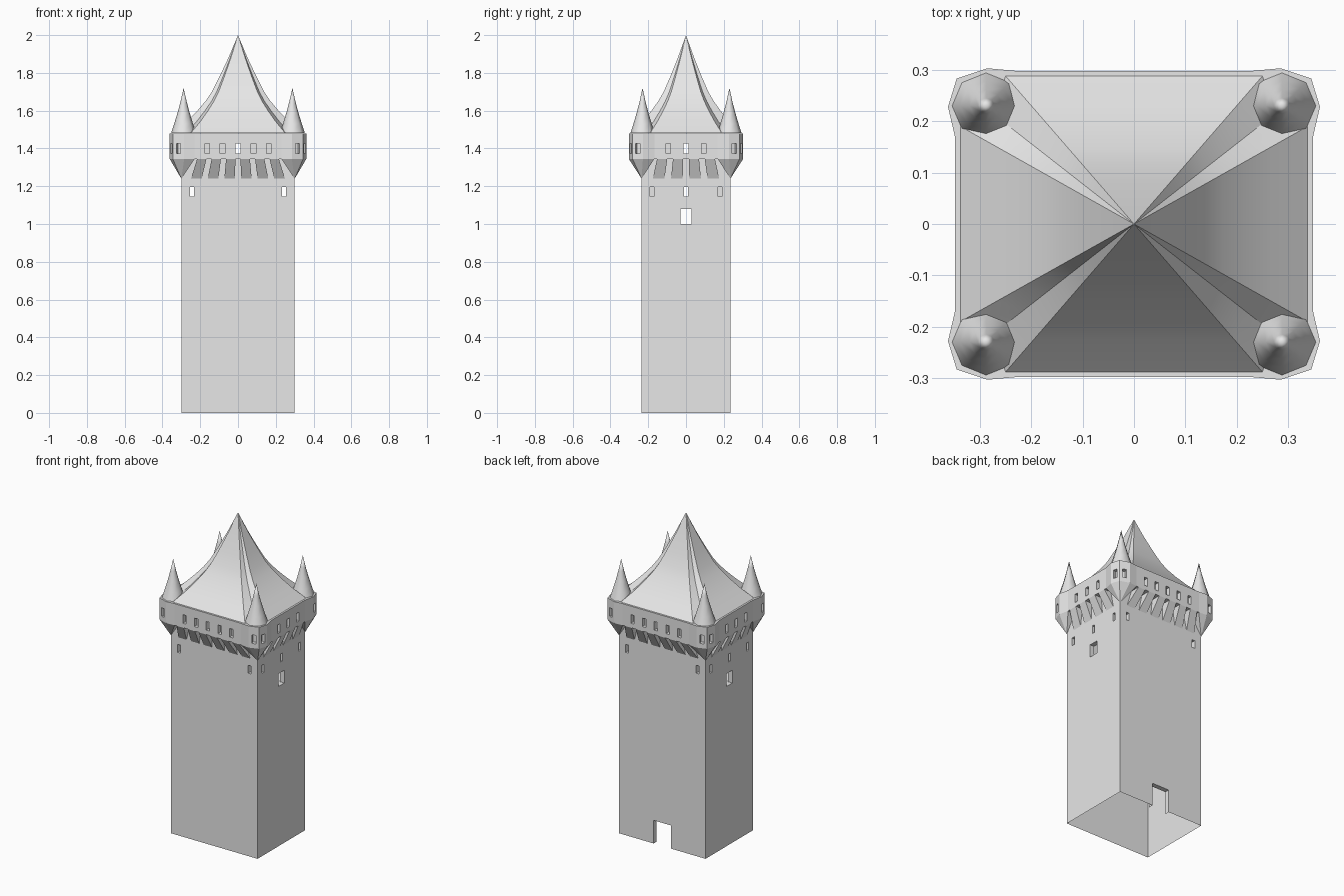
import bpy, bmesh, math
from mathutils import Vector

if "Cube" in bpy.data.objects:
    bpy.data.objects.remove(bpy.data.objects["Cube"], do_unlink=True)

stone = bpy.data.materials.new("stone_grey")
stone.use_nodes = True
stone.diffuse_color = (0.8, 0.8, 0.8, 1)
stone.node_tree.nodes["Principled BSDF"].inputs["Base Color"].default_value = (0.8, 0.8, 0.8, 1)

HX, HY = 0.30, 0.235                  # shaft half sizes
Z_CORBEL, Z_GALLERY, Z_EAVE = 1.24, 1.345, 1.48
TURRET = (0.288, 0.23)


def add_face(bm, points):
    return bm.faces.new([bm.verts.new(p) for p in points])


def finish(bm, name, smooth=None):
    bmesh.ops.remove_doubles(bm, verts=bm.verts, dist=0.0002)
    mesh = bpy.data.meshes.new(name)
    bm.to_mesh(mesh)
    bm.free()
    mesh.materials.append(stone)
    obj = bpy.data.objects.new(name, mesh)
    bpy.context.collection.objects.link(obj)
    if smooth:
        bpy.ops.object.select_all(action='DESELECT')
        obj.select_set(True)
        bpy.context.view_layer.objects.active = obj
        bpy.ops.object.shade_smooth_by_angle(angle=math.radians(smooth))
    return obj


def full_ring(quarter):
    """Mirror one quarter of a plan outline into a whole counterclockwise ring."""
    back = quarter[::-1]
    return (quarter + [(-x, y) for x, y in back]
            + [(-x, -y) for x, y in quarter] + [(x, -y) for x, y in back])


def panel(bm, a, b, z0, z1, holes=(), depth=0.025):
    """Thin wall from a to b with rectangular openings that have deep reveals."""
    a, b = Vector((*a, 0)), Vector((*b, 0))
    along = (b - a).normalized()
    inward = Vector((-along.y, along.x, 0))
    mid, half = (a + b) / 2, (b - a).length / 2

    def at(u, z, d=0.0):
        return mid + along * u + inward * d + Vector((0, 0, z))

    us = sorted({-half, half} | {u for h in holes for u in h[:2]})
    zs = sorted({z0, z1} | {z for h in holes for z in h[2:4]})
    for ua, ub in zip(us, us[1:]):
        for za, zb in zip(zs, zs[1:]):
            u, z = (ua + ub) / 2, (za + zb) / 2
            if not any(h[0] < u < h[1] and h[2] < z < h[3] for h in holes):
                add_face(bm, [at(ua, za), at(ub, za), at(ub, zb), at(ua, zb)])
    for u0, u1, h0, h1, is_open in holes:
        loop = [(u0, h0), (u1, h0), (u1, h1), (u0, h1)]
        for i, (p, q) in enumerate(zip(loop, loop[1:] + loop[:1])):
            if i or h0 > 0:           # a doorway has no sill
                add_face(bm, [at(*p), at(*q), at(*q, depth), at(*p, depth)])
        if not is_open:
            add_face(bm, [at(*p, depth) for p in loop])


def loft(bm, ring, profile, centre=(0, 0)):
    """Shrink a ring up a (height, scale) profile; the last entry is the tip."""
    def level(z, s):
        return [bm.verts.new((centre[0] + x * s, centre[1] + y * s, z)) for x, y in ring]
    rows = [level(z, s) for z, s in profile[:-1]]
    tip = bm.verts.new((*centre, profile[-1][0]))
    n = len(ring)
    for low, high in zip(rows, rows[1:]):
        for i in range(n):
            j = (i + 1) % n
            bm.faces.new((low[i], low[j], high[j], high[i]))
    for i in range(n):
        bm.faces.new((rows[-1][i], rows[-1][(i + 1) % n], tip))


def slit(u, z, is_open, w=0.012, h=0.027):
    return (u - w, u + w, z - h, z + h, is_open)


# Shaft: open underneath, with slits, side windows and a back doorway
bm = bmesh.new()
corners = full_ring([(HX, HY)])
end_slits = [slit(u, 1.17, True, 0.01, 0.025) for u in (-0.243, 0.243)]
side_holes = [slit(u, 1.17, u == 0, 0.01, 0.025) for u in (-0.18, 0, 0.18)]
side_holes.append((-0.03, 0.03, 1.0, 1.08, True))
doorway = (-0.06, 0.06, 0.0, 0.145, True)
wall_holes = [end_slits + [doorway], side_holes, end_slits, side_holes]
for i, holes in enumerate(wall_holes):
    panel(bm, corners[i], corners[(i + 1) % 4], 0, Z_GALLERY, holes, 0.03)
finish(bm, "tower_shaft")

# Inner floor
bm = bmesh.new()
add_face(bm, [(x, y, 0.998) for x, y in corners])
finish(bm, "inner_floor")

# Gallery with bulging corners
outline = full_ring([(0.348, 0.168), (0.362, 0.228), (0.345, 0.283), (0.285, 0.303), (0.23, 0.298)])
bm = bmesh.new()
for i, a in enumerate(outline):
    b = outline[(i + 1) % len(outline)]
    spots = []
    if i % 5 in (1, 2):
        spots = [0]
    elif i % 5 == 4:
        spots = (-0.162, -0.082, 0, 0.082, 0.162) if abs(a[0] - b[0]) > 0.1 else (-0.095, 0, 0.095)
    holes = [slit(u, 1.40, i % 5 == 4 and u == 0) for u in spots]
    panel(bm, a, b, Z_GALLERY, Z_EAVE, holes)
for z in (Z_GALLERY, Z_EAVE):
    add_face(bm, [(x, y, z) for x, y in outline])
finish(bm, "gallery")

# Corner flares that carry the bulging corners
bm = bmesh.new()
for k, (kx, ky) in enumerate(corners):
    foot = (kx, ky, Z_CORBEL)
    arc = [(x, y, Z_GALLERY) for x, y in outline[5 * k:5 * k + 5]]
    for p, q in zip(arc, arc[1:]):
        add_face(bm, [foot, p, q])
    for end in (arc[0], arc[-1]):
        on_side = abs(end[0]) > HX
        inner = (kx, end[1], Z_GALLERY) if on_side else (end[0], ky, Z_GALLERY)
        add_face(bm, [foot, end, inner])
finish(bm, "corner_flares")

# Wedge corbels with gaps between them
bm = bmesh.new()
for along, out, wall, edge, reach, count in (
        (Vector((1, 0, 0)), Vector((0, 1, 0)), HY, 0.298, 0.23, 6),
        (Vector((0, 1, 0)), Vector((1, 0, 0)), HX, 0.348, 0.168, 4)):
    step = 2 * reach / count
    for side in (-1, 1):
        for i in range(count):
            u0 = -reach + step * (i + 0.18)
            u1 = u0 + step * 0.64
            def foot(u): return along * u * 1.15 + out * side * wall + Vector((0, 0, Z_CORBEL))
            def top(u, d): return along * u + out * side * d + Vector((0, 0, Z_GALLERY))
            add_face(bm, [foot(u0), foot(u1), top(u1, edge), top(u0, edge)])
            for u in (u0, u1):
                add_face(bm, [foot(u), top(u, edge), top(u, wall)])
bmesh.ops.recalc_face_normals(bm, faces=bm.faces)
finish(bm, "corbels")

# Main roof: swept pyramid with creased hips
bm = bmesh.new()
roof_ring = full_ring([(0.338, 0.19), (0.275, 0.215), (0.25, 0.288)])
loft(bm, roof_ring, [(Z_EAVE + 0.001, 1), (1.545, 0.79), (1.6, 0.635), (1.65, 0.51), (1.7, 0.41),
                     (1.78, 0.29), (1.88, 0.15), (2.0, 0)])
finish(bm, "main_roof", 25)

# Corner turret caps
octagon = [(0.066 * math.cos(math.tau * i / 8), 0.064 * math.sin(math.tau * i / 8)) for i in range(8)]
names = ("back_left", "back_right", "front_right", "front_left")
for name, centre in zip(names, full_ring([TURRET])):
    bm = bmesh.new()
    loft(bm, octagon, [(Z_EAVE + 0.001, 1), (1.53, 0.76), (1.59, 0.48), (1.65, 0.24), (1.72, 0)], centre)
    finish(bm, name + "_turret_cap", 60)
